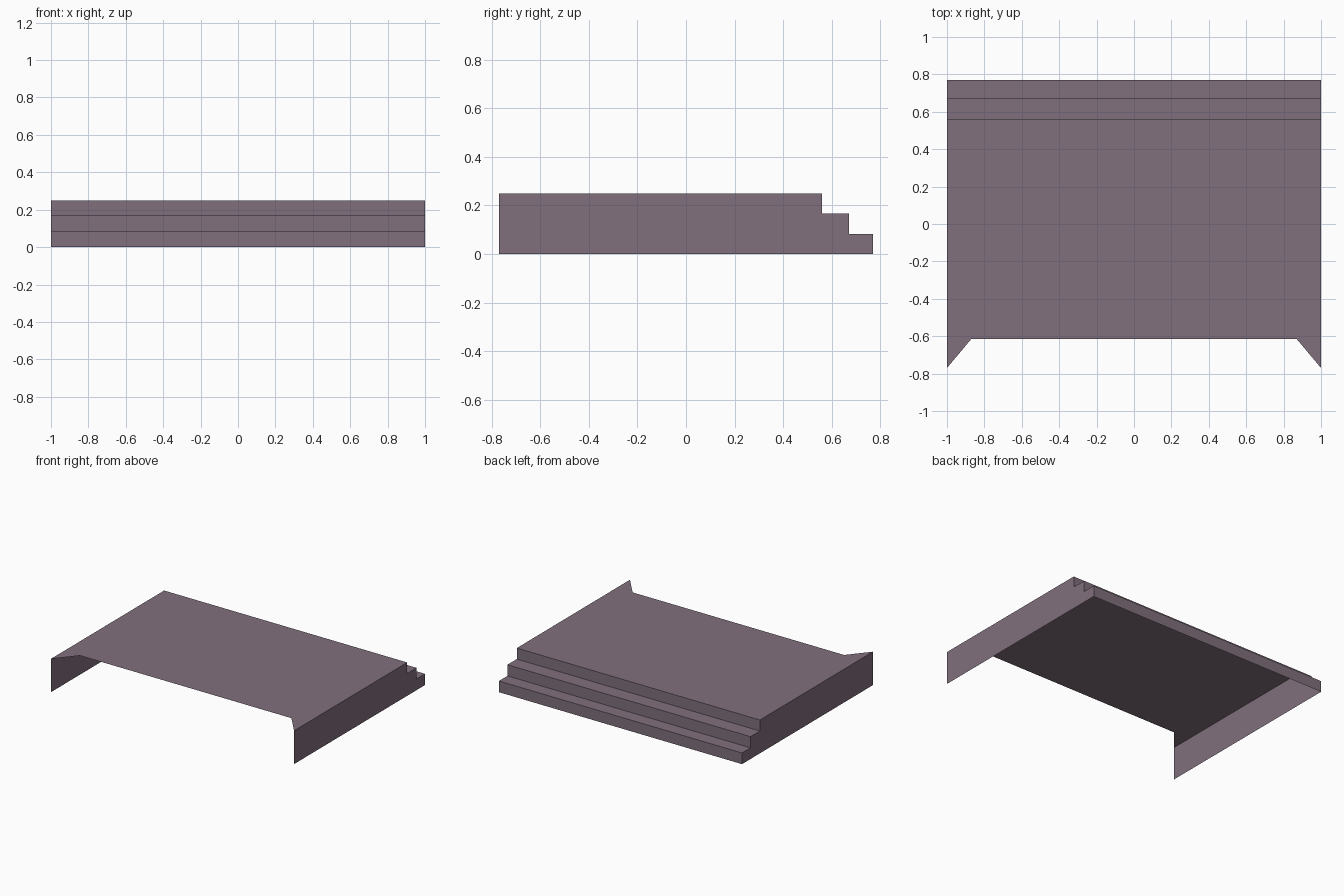
import bpy, bmesh

if "Cube" in bpy.data.objects:
    bpy.data.objects.remove(bpy.data.objects["Cube"])

mat = bpy.data.materials.new("dusty mauve")
mat.diffuse_color = (0.216, 0.16, 0.202, 1)
mat.use_nodes = True
mat.node_tree.nodes["Principled BSDF"].inputs["Base Color"].default_value = mat.diffuse_color

W, F, B = 1.0, -0.77, 0.77      # half width, front, back
Z1, Z2, Z3 = 0.083, 0.166, 0.248  # step heights
Y2, Y3 = 0.67, 0.56             # upper riser positions


def sheet(name, polys):
    """Thin open shell from a few polygons."""
    bm = bmesh.new()
    for p in polys:
        bm.faces.new([bm.verts.new(c) for c in p])
    bmesh.ops.remove_doubles(bm, verts=bm.verts, dist=1e-5)
    me = bpy.data.meshes.new(name)
    bm.to_mesh(me)
    bm.free()
    me.materials.append(mat)
    ob = bpy.data.objects.new(name, me)
    bpy.context.collection.objects.link(ob)
    return ob


# deck with notched front edge
sheet("deck", [[(-W, F, Z3), (-0.87, -0.615, Z3), (0.87, -0.615, Z3),
                (W, F, Z3), (W, Y3, Z3), (-W, Y3, Z3)]])

# stepped back: risers and treads swept across the width
profile = [(Y3, Z3), (Y3, Z2), (Y2, Z2), (Y2, Z1), (B, Z1), (B, 0)]
sheet("back_steps", [[(-W, *a), (W, *a), (W, *b), (-W, *b)]
                     for a, b in zip(profile, profile[1:])])

# side walls following the step profile (front and underside stay open)
for name, s in (("left_wall", -1), ("right_wall", 1)):
    outline = [(s * W, F, 0)] + [(s * W, y, z) for y, z in reversed(profile)] + [(s * W, F, Z3)]
    sheet(name, [outline[::s]])

# orient the steps and deck outwards
for n in ("deck", "back_steps"):
    me = bpy.data.objects[n].data
    for p in list(me.polygons):
        if p.normal.z < -0.5 or p.normal.y < -0.5:
            p.flip()
    me.update()
